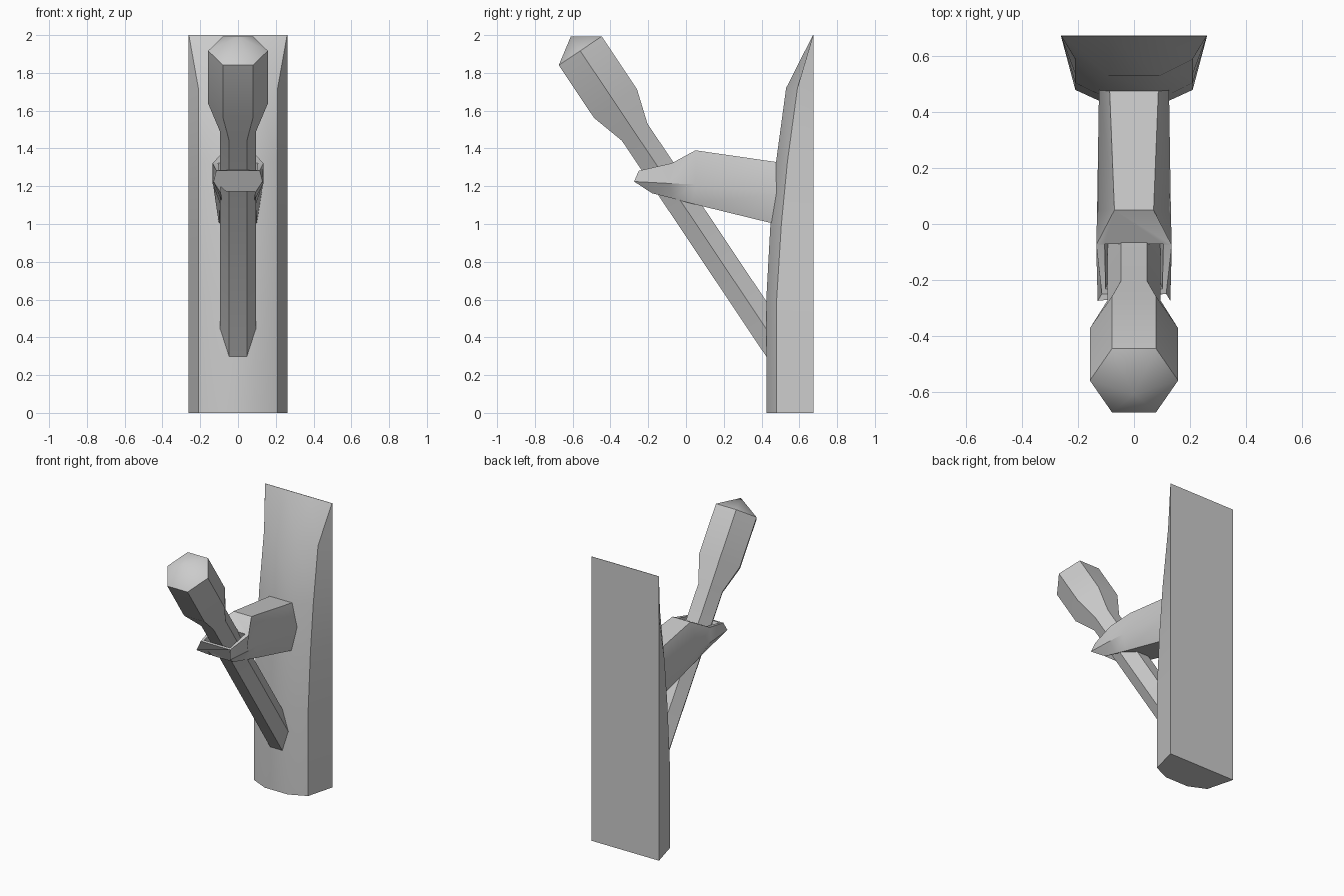
import bpy, bmesh, math
from mathutils import Vector

if "Cube" in bpy.data.objects:
    bpy.data.objects.remove(bpy.data.objects["Cube"])


def loft(name, rings):
    """Skin equal-length closed rings and cap both ends."""
    bm = bmesh.new()
    vs = [[bm.verts.new(p) for p in r] for r in rings]
    n = len(vs[0])
    for a, b in zip(vs, vs[1:]):
        for i in range(n):
            j = (i + 1) % n
            bm.faces.new((a[i], a[j], b[j], b[i]))
    bm.faces.new(vs[0])
    bm.faces.new(vs[-1])
    bmesh.ops.remove_doubles(bm, verts=bm.verts, dist=0.0005)
    bmesh.ops.dissolve_degenerate(bm, edges=bm.edges, dist=0.0001)
    bmesh.ops.recalc_face_normals(bm, faces=bm.faces)
    me = bpy.data.meshes.new(name)
    bm.to_mesh(me)
    bm.free()
    ob = bpy.data.objects.new(name, me)
    bpy.context.collection.objects.link(ob)
    return ob


def mirrored(half):
    """Close a half section across x = 0."""
    return half + [(-x, y, z) for x, y, z in reversed(half)]


def smooth(ob, angle=35):
    bpy.ops.object.select_all(action='DESELECT')
    ob.select_set(True)
    bpy.context.view_layer.objects.active = ob
    bpy.ops.object.shade_smooth_by_angle(angle=math.radians(angle))


# Wall plate: flat back, bowed front that sweeps back to a thin top edge
plate_profile = [  # z, centre front y, edge front y, edge x
    (0, .425, .48, .21), (.6, .425, .48, .21), (1.0, .447, .505, .21),
    (1.33, .477, .537, .21), (1.72, .53, .59, .21), (2.0, .672, .673, .26)]
plate = loft("wall_plate", [
    mirrored([(.262, .675, z), (ex, ey, z), (.09, cy, z)])
    for z, cy, ey, ex in plate_profile])
smooth(plate)

# Torch: hexagonal shaft, flared head and shallow pointed cap on a leaning axis
axis = Vector((0, -.556, .831)).normalized()
side = Vector((1, 0, 0))
up = axis.cross(side)
top = Vector((0, -.56, 1.917))
torch_profile = [(-1.955, .094), (-.518, .094), (-.336, .158), (0, .158), (.09, .0001)]
torch = loft("torch", [
    [top + axis * d + r * (side * math.cos(k * math.pi / 3) + up * math.sin(k * math.pi / 3))
     for k in range(6)] for d, r in torch_profile])
smooth(torch)

# Bracket arm reaching from the plate to the torch
bracket = loft("bracket", [mirrored(h) for h in (
    [(.088, .50, 1.325), (.125, .50, 1.16), (.10, .50, .993)],
    [(.07, .05, 1.39), (.132, .05, 1.21), (.095, .03, 1.108)],
    [(.135, -.075, 1.322), (.135, -.09, 1.215), (.092, -.07, 1.135)],
    [(.115, -.25, 1.282), (.13, -.275, 1.225), (.09, -.18, 1.163)])])

# Opening for the torch leaves two thin cheeks and a front bar
opening_yz = [(-.274, 1.40), (-.10, 1.40), (.03, 1.05), (-.149, 1.05)]
cutter = loft("opening_cutter", [
    [(x * (1.15 if z > 1.2 else .8), y, z) for y, z in opening_yz] for x in (-.098, .098)])
cutter.hide_render = True
mod = bracket.modifiers.new("opening", 'BOOLEAN')
mod.operation = 'DIFFERENCE'
mod.solver = 'EXACT'
mod.object = cutter
bpy.context.view_layer.objects.active = bracket
bpy.ops.object.modifier_apply(modifier=mod.name)
bpy.data.objects.remove(cutter)
smooth(bracket)
